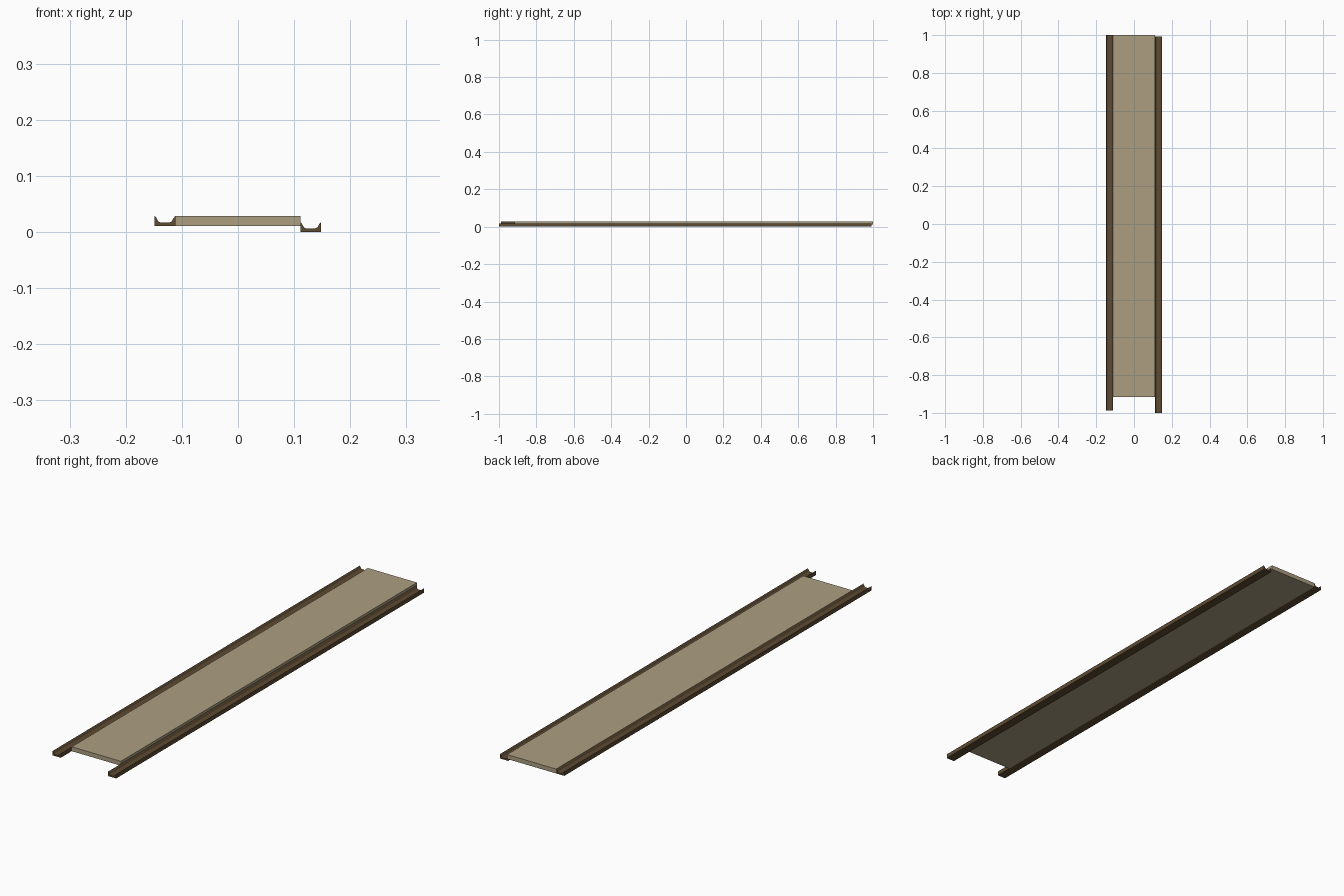
import bpy, bmesh

if "Cube" in bpy.data.objects:
    bpy.data.objects.remove(bpy.data.objects["Cube"])

def material(name, rgb):
    m = bpy.data.materials.new(name)
    m.diffuse_color = (*rgb, 1)
    m.use_nodes = True
    m.node_tree.nodes["Principled BSDF"].inputs["Base Color"].default_value = m.diffuse_color
    return m

wood = material("light wood", (0.413, 0.342, 0.216))
dark = material("dark wood", (0.107, 0.069, 0.032))

def extrude(name, profile, y0, y1, mat):
    """Extrude an (x, z) outline along y."""
    bm = bmesh.new()
    face = bm.faces.new([bm.verts.new((x, y0, z)) for x, z in profile])
    ext = bmesh.ops.extrude_face_region(bm, geom=[face])
    moved = [v for v in ext["geom"] if isinstance(v, bmesh.types.BMVert)]
    bmesh.ops.translate(bm, verts=moved, vec=(0, y1 - y0, 0))
    bmesh.ops.recalc_face_normals(bm, faces=bm.faces)
    me = bpy.data.meshes.new(name)
    bm.to_mesh(me)
    bm.free()
    me.materials.append(mat)
    ob = bpy.data.objects.new(name, me)
    bpy.context.collection.objects.link(ob)

W, H = 0.037, 0.018   # rail width and height

def rail(name, x, z, y0, y1):
    # Block with a rounded channel scooped out of the top
    half = [(0.5, 0), (0.5, 1), (0.42, 0.83), (0.33, 0.48), (0.2, 0.34)]
    outline = half + [(-a, b) for a, b in reversed(half)]
    extrude(name, [(x + a * W, z + b * H) for a, b in outline], y0, y1, dark)

# Raised rail on the left, lowered rail on the right
rail("left_rail", -0.1300, 0.0107, -0.988, 1.0)
rail("right_rail", 0.1295, 0.0, -1.0, 0.993)

# Flat board between the rails
extrude("board", [(-0.1115, 0.0107), (0.111, 0.0107), (0.111, 0.0287), (-0.1115, 0.0287)],
        -0.917, 1.0, wood)
